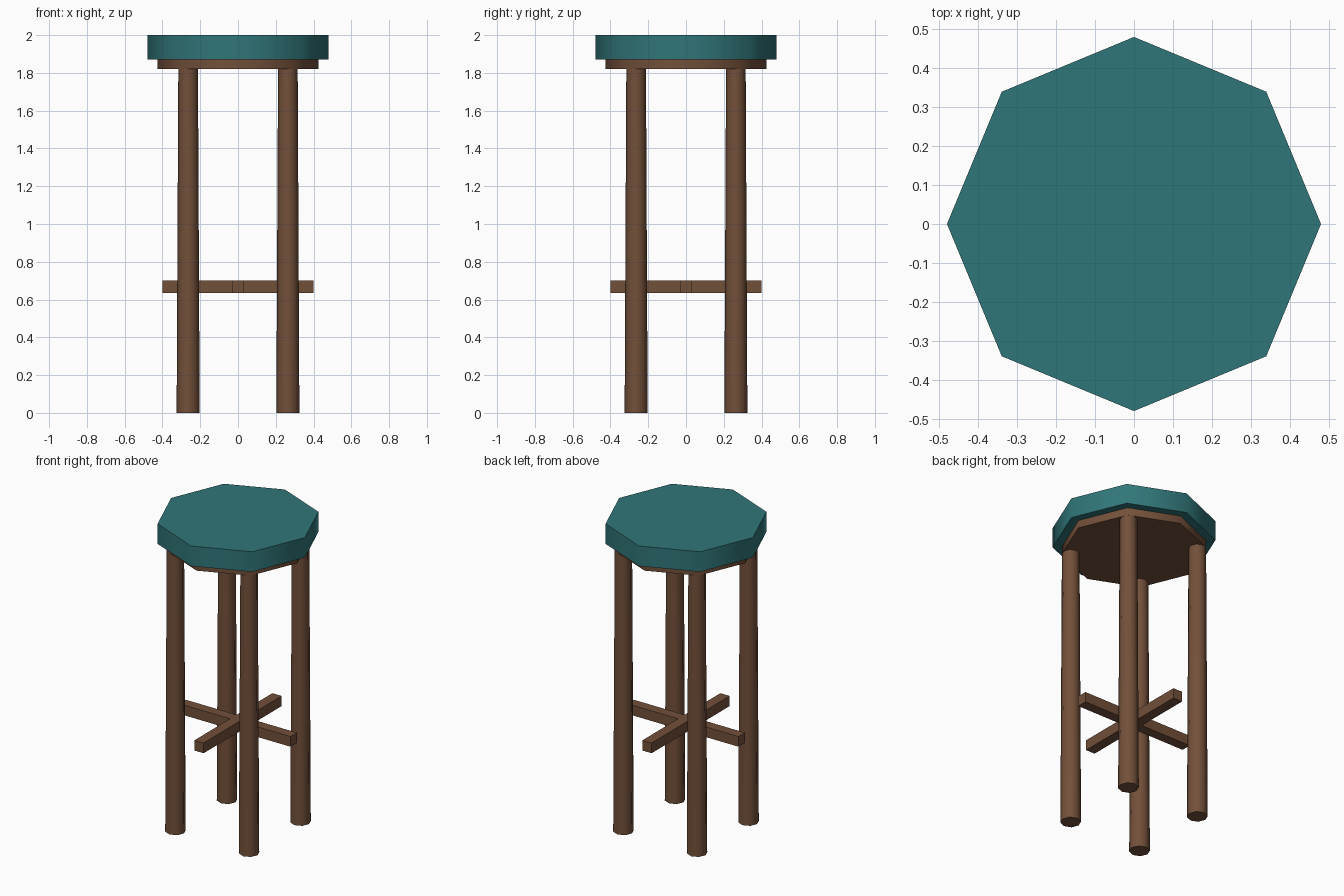
import bpy
from math import radians

if "Cube" in bpy.data.objects:
    bpy.data.objects.remove(bpy.data.objects["Cube"])


def make_material(name, colour):
    mat = bpy.data.materials.new(name)
    mat.use_nodes = True
    mat.diffuse_color = (*colour, 1)
    mat.node_tree.nodes["Principled BSDF"].inputs["Base Color"].default_value = (*colour, 1)
    return mat


teal = make_material("teal cushion", (0.03, 0.18, 0.19))
brown = make_material("brown wood", (0.17, 0.08, 0.042))


def finish(name, mat):
    obj = bpy.context.object
    obj.name = obj.data.name = name
    obj.data.materials.append(mat)
    return obj


def column(name, mat, x, y, bottom, top, r_bottom, r_top):
    """Eight-sided column with smooth sides and sharp rims."""
    bpy.ops.mesh.primitive_cone_add(
        vertices=8, radius1=r_bottom, radius2=r_top,
        depth=top - bottom, location=(x, y, (bottom + top) / 2))
    finish(name, mat)
    bpy.ops.object.shade_smooth_by_angle(angle=radians(60))


# Seat cushion and the wooden plate under it
column("seat", teal, 0, 0, 1.87, 2.0, 0.48, 0.48)
column("seat_plate", brown, 0, 0, 1.82, 1.87, 0.426, 0.426)

# Four tapering legs
for y, end in ((-1, "front"), (1, "back")):
    for x, side in ((1, "left"), (-1, "right")):
        column(f"{end}_{side}_leg", brown, x * 0.264, y * 0.264, 0, 1.82, 0.061, 0.052)

# Crossed foot rails
for name, size in (("side_to_side_rail", (0.8, 0.066, 0.066)),
                   ("front_to_back_rail", (0.066, 0.8, 0.066))):
    bpy.ops.mesh.primitive_cube_add(size=1, location=(0, 0, 0.668))
    bpy.context.object.scale = size
    bpy.ops.object.transform_apply(location=False, rotation=False, scale=True)
    finish(name, brown)
